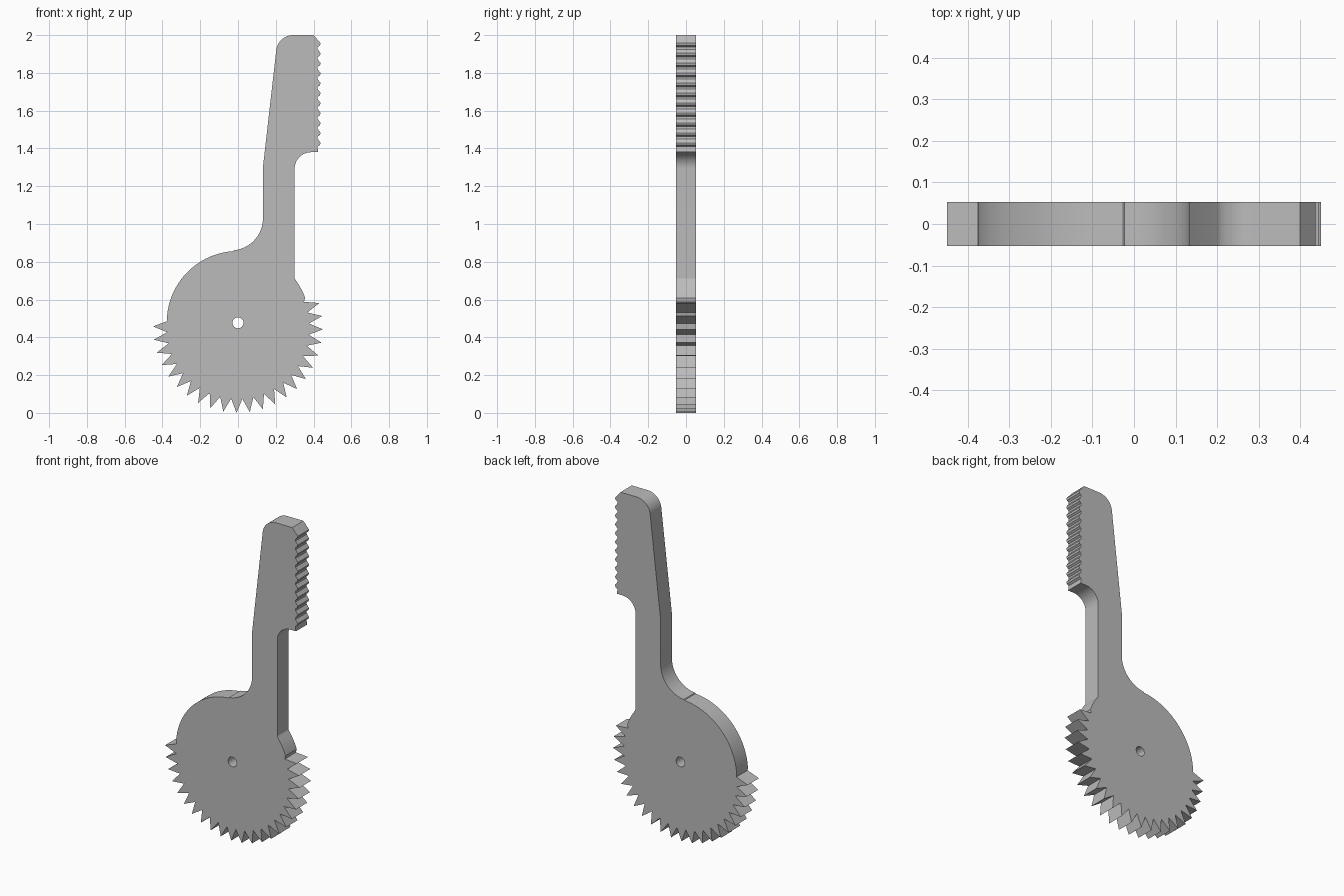
import bpy, bmesh
from math import sin, cos, radians, pi

cube = bpy.data.objects.get("Cube")
if cube:
    bpy.data.objects.remove(cube, do_unlink=True)

HALF_THICK = 0.0535


def arc(cx, cz, r, start, end, n):
    """Points along an arc, angles in degrees."""
    angles = [radians(start + (end - start) * i / n) for i in range(n + 1)]
    return [(cx + r * cos(a), cz + r * sin(a)) for a in angles]


def saw_teeth(cz, root, tip, first, pitch, count):
    """Pointed teeth around the wheel, from a valley to a valley."""
    steps = 2 * count + 1
    pts = []
    for i in range(steps):
        a = radians(first + pitch / 2 - i * pitch / 2)
        r = tip if i % 2 else root
        pts.append((r * cos(a), cz + r * sin(a)))
    return pts


def grip_ridges(x_root, x_tip, top, pitch, count):
    """Small ridges down the edge of the head."""
    pts = []
    for i in range(count):
        z = top - i * pitch
        pts += [(x_tip, z), (x_tip - 0.003, z - 0.012),
                (x_root, z - 0.02), (x_root, z - 0.032)]
    return pts


# Outline, clockwise from the first tooth on the left side
outline = saw_teeth(0.45, 0.376, 0.45, 17, 9, 23)
outline += arc(0, 0.48, 0.377, 177, 94, 32)            # wheel rim
outline += arc(-0.038, 1.03, 0.17, -85, 0, 20)         # fillet into stem
outline += [(0.132, 1.3)]
outline += arc(0.292, 1.91, 0.09, 173.5, 90, 16)       # rounded head corner
outline += [(0.4, 2.0)]
outline += grip_ridges(0.422, 0.437, 1.957, 0.0527, 11)
outline += [(0.425, 1.38)]
outline += arc(0.387, 1.293, 0.087, 90, 180, 16)       # fillet under head
outline += [(0.3, 0.712)]
outline += arc(0, 0.48, 0.378, 36, 20, 8)              # rim below stem

pivot_hole = arc(0, 0.477, 0.029, 0, 352.5, 47)

# Fill the outline around the hole, then extrude through the thickness
bm = bmesh.new()
edges = []
for loop in (outline, pivot_hole):
    verts = [bm.verts.new((x, -HALF_THICK, z)) for x, z in loop]
    edges += [bm.edges.new((v, verts[i - 1])) for i, v in enumerate(verts)]
bmesh.ops.triangle_fill(bm, edges=edges, use_beauty=True, normal=(0, -1, 0))
result = bmesh.ops.extrude_face_region(bm, geom=bm.faces[:], use_keep_orig=True)
moved = [g for g in result["geom"] if isinstance(g, bmesh.types.BMVert)]
bmesh.ops.translate(bm, verts=moved, vec=(0, 2 * HALF_THICK, 0))
bmesh.ops.recalc_face_normals(bm, faces=bm.faces[:])

mesh = bpy.data.meshes.new("toothed_lever")
bm.to_mesh(mesh)
bm.free()
lever = bpy.data.objects.new("toothed_lever", mesh)
bpy.context.collection.objects.link(lever)

# Plain grey
grey = bpy.data.materials.new("plain grey")
grey.use_nodes = True
colour = (0.5, 0.5, 0.5, 1)
grey.diffuse_color = colour
grey.node_tree.nodes["Principled BSDF"].inputs["Base Color"].default_value = colour
mesh.materials.append(grey)

# Smooth curved edges, keep corners crisp
bpy.ops.object.select_all(action="DESELECT")
lever.select_set(True)
bpy.context.view_layer.objects.active = lever
bpy.ops.object.shade_smooth_by_angle(angle=pi / 9)
